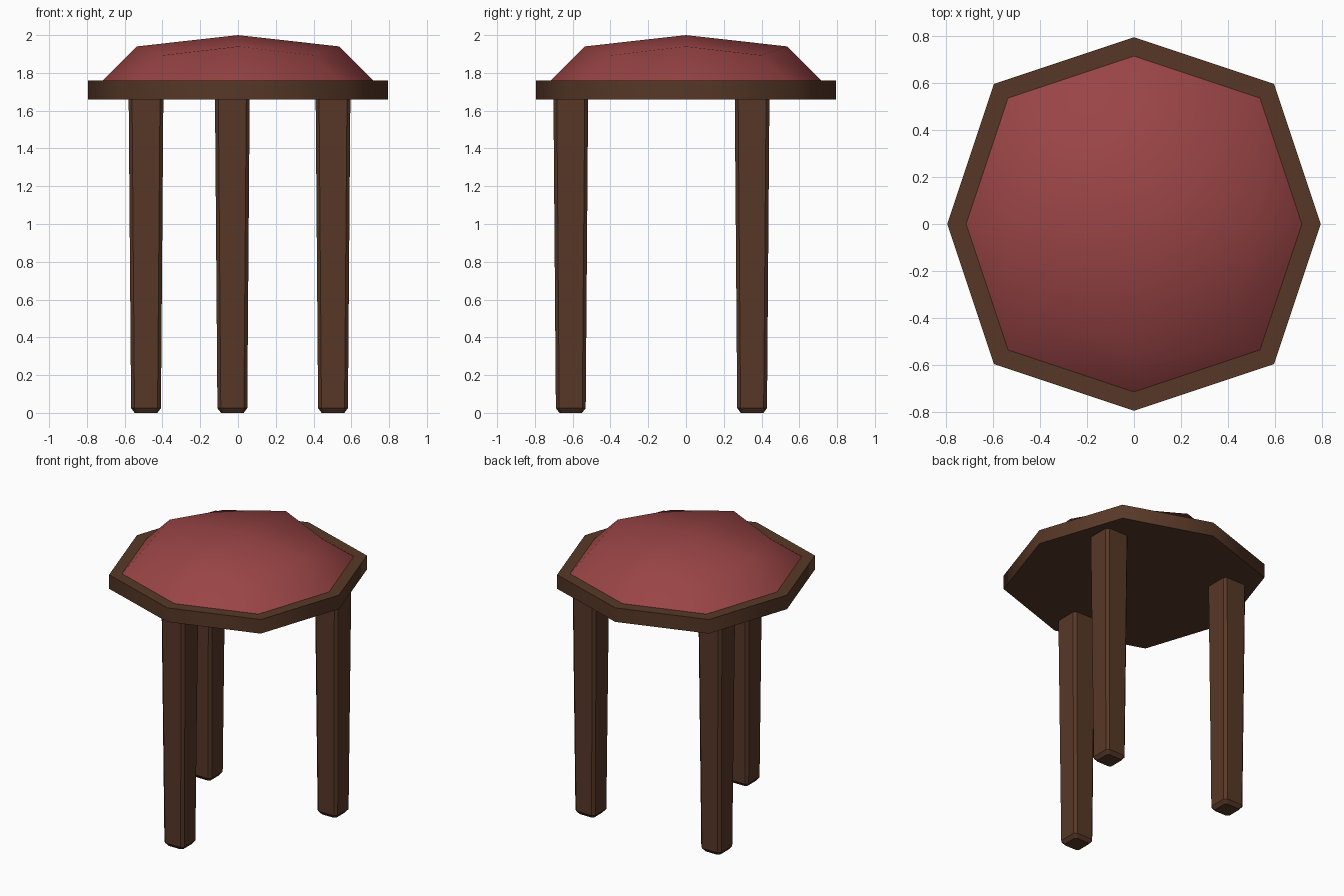
import bpy, bmesh, math

if "Cube" in bpy.data.objects:
    bpy.data.objects.remove(bpy.data.objects["Cube"])


def material(name, rgb):
    m = bpy.data.materials.new(name)
    m.diffuse_color = (*rgb, 1)
    m.use_nodes = True
    m.node_tree.nodes["Principled BSDF"].inputs["Base Color"].default_value = m.diffuse_color
    return m


wood = material("dark wood", (0.095, 0.039, 0.02))
fabric = material("red fabric", (0.32, 0.058, 0.06))


def shade(obj, degrees):
    bpy.ops.object.select_all(action='DESELECT')
    obj.select_set(True)
    bpy.context.view_layer.objects.active = obj
    bpy.ops.object.shade_smooth_by_angle(angle=math.radians(degrees))


def loft(name, sections, mat):
    """Closed solid through (outline, z) sections with equal point counts."""
    bm = bmesh.new()
    rings = [[bm.verts.new((x, y, z)) for x, y in pts] for pts, z in sections]
    n = len(rings[0])
    for a, b in zip(rings, rings[1:]):
        for i in range(n):
            j = (i + 1) % n
            bm.faces.new((a[i], a[j], b[j], b[i]))
    bm.faces.new(rings[0][::-1])
    bm.faces.new(rings[-1])
    mesh = bpy.data.meshes.new(name)
    bm.to_mesh(mesh)
    bm.free()
    mesh.materials.append(mat)
    obj = bpy.data.objects.new(name, mesh)
    bpy.context.collection.objects.link(obj)
    return obj


def octagon(r):
    """Eight-sided outline whose diagonal corners sit at 0.75 r."""
    radii = (r, 0.75 * r * math.sqrt(2))
    return [(radii[i % 2] * math.cos(i * math.pi / 4),
             radii[i % 2] * math.sin(i * math.pi / 4)) for i in range(8)]


def chamfered_square(h, c):
    k = h - c
    return [(h, -k), (h, k), (k, h), (-k, h), (-h, k), (-h, -k), (-k, -h), (k, -h)]


# Wooden seat rim
rim = loft("seat_rim", [(octagon(0.795), 1.66), (octagon(0.795), 1.76)], wood)
shade(rim, 60)

# Cushion: upper half of a once-subdivided, flattened cube
bpy.ops.mesh.primitive_cube_add(size=2)
cushion = bpy.context.object
cushion.name = "cushion"
sub = cushion.modifiers.new("round", 'SUBSURF')
sub.levels = sub.render_levels = 1
sub.use_limit_surface = False
bpy.ops.object.modifier_apply(modifier="round")
bm = bmesh.new()
bm.from_mesh(cushion.data)
low = [v for v in bm.verts if v.co.z < -0.01]
bmesh.ops.delete(bm, geom=low, context='VERTS')
bmesh.ops.holes_fill(bm, edges=[e for e in bm.edges if e.is_boundary], sides=0)
for v in bm.verts:
    v.co = (v.co.x * 0.715, v.co.y * 0.715, 1.76 + v.co.z * 0.24)
bmesh.ops.recalc_face_normals(bm, faces=bm.faces)
bm.to_mesh(cushion.data)
bm.free()
cushion.data.materials.append(fabric)
shade(cushion, 70)

# Three tapered, chamfered legs
for name, x, y in (("front_leg", -0.03, -0.61),
                   ("back_left_leg", -0.487, 0.35),
                   ("back_right_leg", 0.503, 0.35)):
    leg = loft(name, [(chamfered_square(0.06, 0.014), 0),
                      (chamfered_square(0.079, 0.018), 0.025),
                      (chamfered_square(0.092, 0.018), 1.68)], wood)
    leg.location = (x, y, 0)
